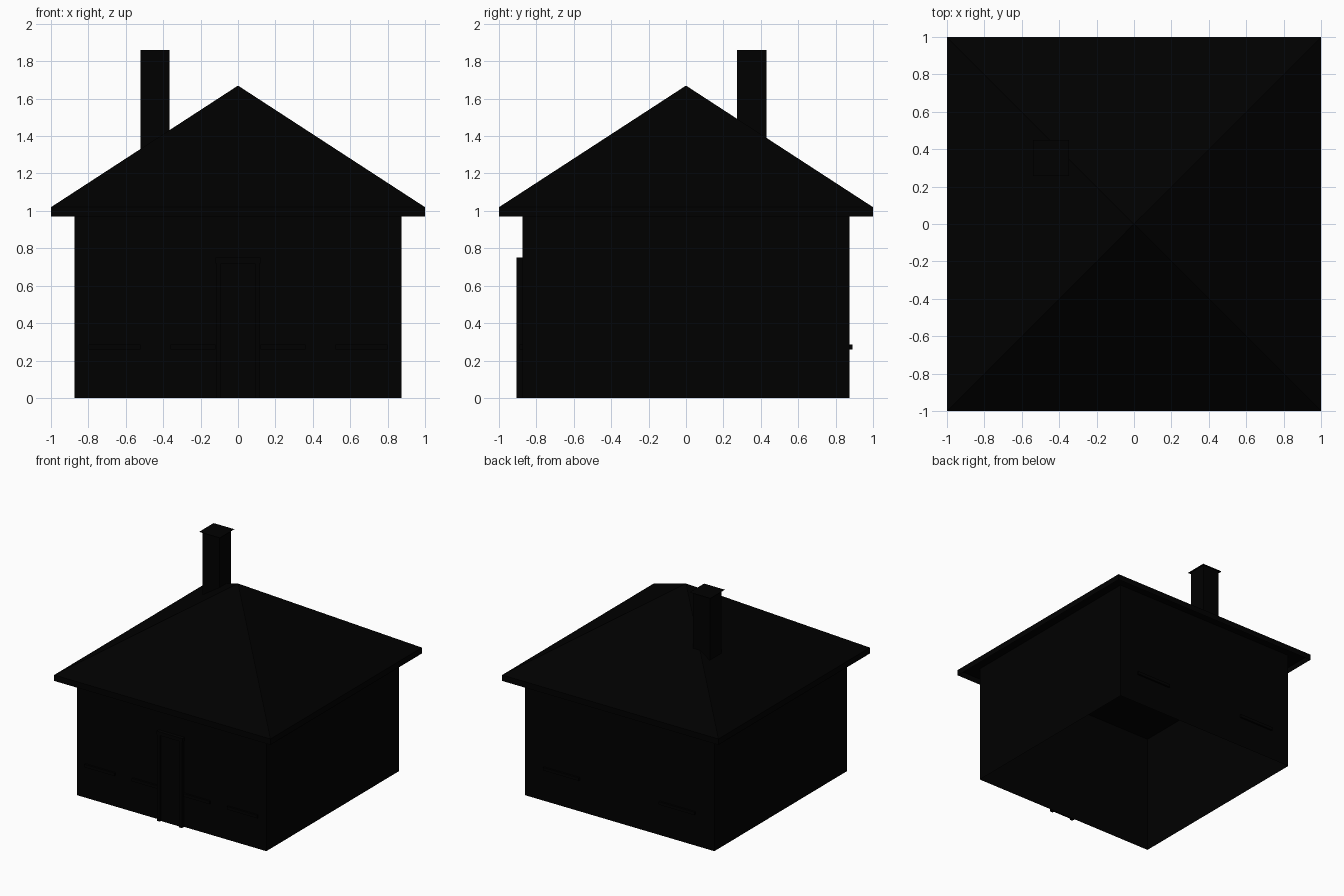
import bpy, bmesh

if "Cube" in bpy.data.objects:
    bpy.data.objects.remove(bpy.data.objects["Cube"])

black = bpy.data.materials.new("black")
black.diffuse_color = (0, 0, 0, 1)
black.use_nodes = True
black.node_tree.nodes["Principled BSDF"].inputs["Base Color"].default_value = black.diffuse_color


def make(name, verts, faces):
    me = bpy.data.meshes.new(name)
    me.from_pydata(verts, [], faces)
    me.materials.append(black)
    ob = bpy.data.objects.new(name, me)
    bpy.context.collection.objects.link(ob)
    return ob


def square(half, z, cx=0, cy=0):
    return [(cx + sx * half, cy + sy * half, z)
            for sx, sy in ((-1, -1), (1, -1), (1, 1), (-1, 1))]


SIDES = [(i, (i + 1) % 4, (i + 1) % 4 + 4, i + 4) for i in range(4)]


def box(name, x0, x1, y0, y1, z0, z1):
    ring = ((x0, y0), (x1, y0), (x1, y1), (x0, y1))
    verts = [(x, y, z) for z in (z0, z1) for x, y in ring]
    return make(name, verts, SIDES + [(3, 2, 1, 0), (4, 5, 6, 7)])


W = 0.875  # half width of the walls

# walls: open shell without a floor
make("walls", square(W, 0) + square(W, 1.02), SIDES)

# hipped roof: fascia strip, flat ceiling and four slopes
slopes = [(i + 4, (i + 1) % 4 + 4, 8) for i in range(4)]
make("roof", square(1, 0.97) + square(1, 1.02) + [(0, 0, 1.67)],
     SIDES + slopes)
make("ceiling", square(1, 1.02), [(3, 2, 1, 0)])

# chimney with a thin overhanging cap
cx, cy = -0.443, 0.352
make("chimney", square(0.078, 1.25, cx, cy) + square(0.078, 1.86, cx, cy),
     SIDES)
make("chimney_cap", square(0.096, 1.86, cx, cy), [(0, 1, 2, 3)])

# front door with frame
box("door", -0.09, 0.09, -W - 0.015, -W, 0, 0.72)
for name, s in (("left", -1), ("right", 1)):
    a, b = sorted((s * 0.09, s * 0.115))
    box("door_post_" + name, a, b, -W - 0.03, -W, 0, 0.72)
box("door_lintel", -0.12, 0.12, -W - 0.03, -W, 0.72, 0.75)

# window sills on front and back
for s in (-1, 1):
    for i, (a, b) in enumerate(((0.12, 0.36), (0.52, 0.80))):
        x0, x1 = sorted((s * a, s * b))
        box(f"front_sill_{i}", x0, x1, -W - 0.015, -W, 0.26, 0.285)
    x0, x1 = sorted((s * 0.37, s * 0.70))
    box("back_sill", x0, x1, W, W + 0.015, 0.26, 0.285)
